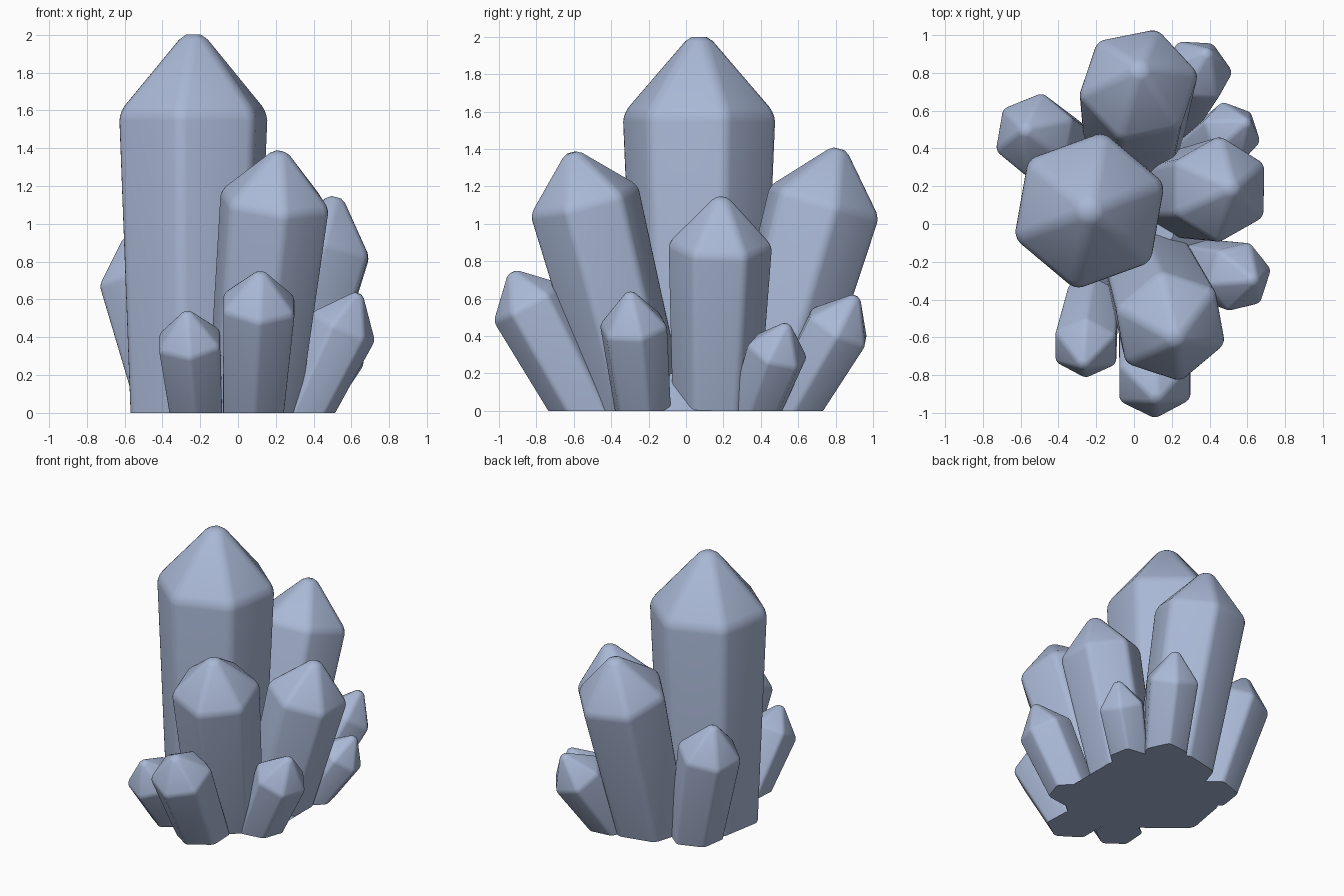
import bpy, bmesh, math
from mathutils import Vector, Matrix

if "Cube" in bpy.data.objects:
    bpy.data.objects.remove(bpy.data.objects["Cube"])

mat = bpy.data.materials.new("pale blue crystal")
mat.diffuse_color = (0.40, 0.48, 0.67, 1)
mat.use_nodes = True
mat.node_tree.nodes["Principled BSDF"].inputs["Base Color"].default_value = mat.diffuse_color


def finish(bm, name):
    mesh = bpy.data.meshes.new(name)
    bm.to_mesh(mesh)
    bm.free()
    mesh.materials.append(mat)
    obj = bpy.data.objects.new(name, mesh)
    bpy.context.collection.objects.link(obj)
    bpy.ops.object.select_all(action='DESELECT')
    obj.select_set(True)
    bpy.context.view_layer.objects.active = obj
    bpy.ops.object.shade_smooth_by_angle(angle=math.radians(38))
    return obj


def crystal(name, base, tip, radius, shoulder, phase, taper=0.84):
    """Softened six-sided point along base -> tip, cut flat at the ground."""
    base, tip = Vector((*base, 0)), Vector(tip)
    axis = tip - base
    length = axis.length
    bm = bmesh.new()
    low = -0.7 * radius
    sh = shoulder * length
    low_r = radius * (1 - (1 - taper) * (sh - low) / sh)
    rings = []
    for z, r in ((low, low_r), (sh, radius)):
        rings.append([bm.verts.new((r * math.cos(a), r * math.sin(a), z))
                      for a in (math.radians(phase + 60 * i) for i in range(6))])
    apex = bm.verts.new((0, 0, length))
    bm.faces.new(rings[0][::-1])
    for i in range(6):
        j = (i + 1) % 6
        bm.faces.new((rings[0][i], rings[0][j], rings[1][j], rings[1][i]))
        bm.faces.new((rings[1][i], rings[1][j], apex))
    # Soften ridges, shoulder and point, then restore the full size
    edges = [e for e in bm.edges if max(v.co.z for v in e.verts) > low + 0.001]
    bmesh.ops.bevel(bm, geom=edges, offset=radius * 0.1, segments=3,
                    profile=0.5, affect='EDGES', clamp_overlap=True)
    top = max(v.co.z for v in bm.verts)
    wide = max(v.co.xy.length for v in bm.verts)
    for v in bm.verts:
        v.co.x *= radius / wide
        v.co.y *= radius / wide
        if v.co.z > 0:
            v.co.z *= length / top
    # Lean along the axis
    zc = axis.normalized()
    xc = (Vector((1, 0, 0)) - zc * zc.x).normalized()
    yc = zc.cross(xc)
    rot = Matrix((xc, yc, zc)).transposed().to_4x4()
    bm.transform(Matrix.Translation(base) @ rot)
    # Flat underside
    cut = bmesh.ops.bisect_plane(bm, geom=bm.verts[:] + bm.edges[:] + bm.faces[:],
                                 dist=1e-5, plane_co=(0, 0, 0), plane_no=(0, 0, 1),
                                 clear_inner=True)
    rim = [e for e in cut['geom_cut'] if isinstance(e, bmesh.types.BMEdge)]
    bmesh.ops.holes_fill(bm, edges=rim, sides=0)
    bmesh.ops.recalc_face_normals(bm, faces=bm.faces[:])
    return finish(bm, name)


# name, base xy, tip xyz, radius, shoulder fraction, turn in degrees
crystals = [
    ("main_crystal", (-0.24, 0.07), (-0.235, 0.07, 2.0), 0.41, 0.765, 20),
    ("front_crystal", (0.08, -0.25), (0.22, -0.61, 1.38), 0.30, 0.79, 40),
    ("back_crystal", (0.0, 0.42), (0.03, 0.82, 1.40), 0.315, 0.77, 12),
    ("right_crystal", (0.22, 0.16), (0.52, 0.19, 1.14), 0.275, 0.75, 29),
    ("left_crystal", (-0.35, 0.38), (-0.58, 0.50, 0.93), 0.22, 0.74, 20),
    ("small_front_crystal", (0.08, -0.53), (0.12, -0.93, 0.74), 0.21, 0.75, 30),
    ("small_front_left_crystal", (-0.22, -0.42), (-0.27, -0.75, 0.53), 0.18, 0.69, 30),
    ("small_front_right_crystal", (0.34, -0.23), (0.64, -0.30, 0.63), 0.185, 0.69, 10),
    ("small_right_crystal", (0.34, 0.37), (0.60, 0.54, 0.46), 0.165, 0.66, -10),
    ("small_back_right_crystal", (0.20, 0.56), (0.39, 0.91, 0.61), 0.185, 0.70, 5),
]
for args in crystals:
    crystal(*args)

# Low core closing the gaps between the crystal feet
bm = bmesh.new()
bmesh.ops.create_cone(bm, cap_ends=True, segments=10, radius1=0.44, radius2=0.2, depth=0.2,
                      matrix=Matrix.Translation((0.02, 0.0, 0.1)))
finish(bm, "core")
